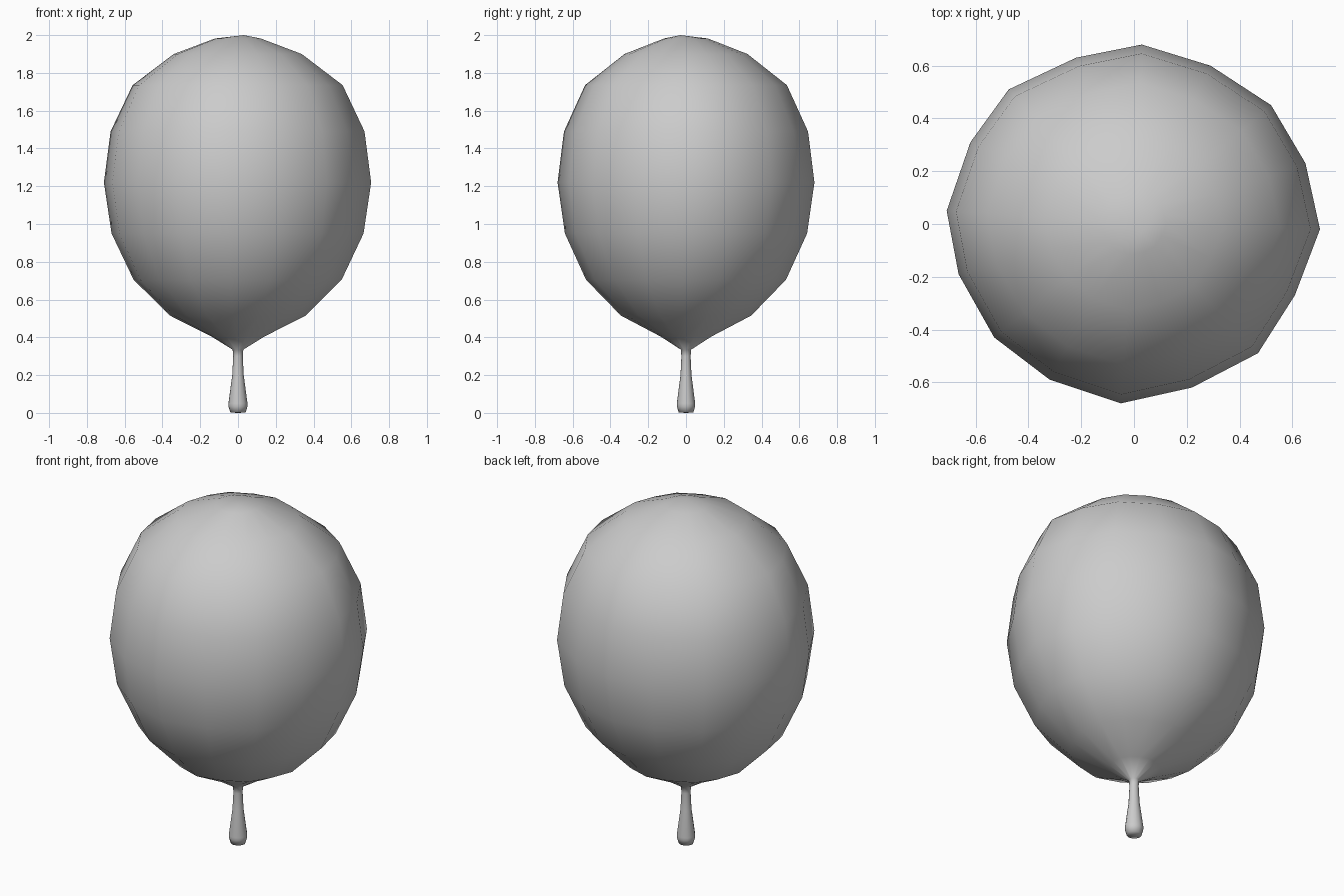
import bpy, bmesh

if "Cube" in bpy.data.objects:
    bpy.data.objects.remove(bpy.data.objects["Cube"])

# Slightly uneven 16-sided outline at the widest point (x, y)
OUTLINE = [(.705, -.02), (.65, .23), (.52, .45), (.29, .60), (.03, .68), (-.22, .63),
           (-.475, .51), (-.62, .31), (-.71, .05), (-.665, -.19), (-.53, -.43),
           (-.32, -.59), (-.05, -.68), (.22, -.62), (.47, -.49), (.61, -.27)]

# Profiles: (radius, height)
BODY = [(.028, .335), (.14, .405), (.355, .515), (.545, .705), (.66, .95),
        (.70, 1.22), (.665, 1.49), (.55, 1.735), (.335, 1.90), (.12, 1.982)]
NECK = [(.04, .002), (.05, .035), (.05, .05), (.03, .20), (.025, .30)]


def loft(name, profile, bottom, top):
    """Skin scaled copies of the outline and close both ends with fans."""
    bm = bmesh.new()
    rings = [[bm.verts.new((x * r / .70, y * r / .70, z)) for x, y in OUTLINE]
             for r, z in profile]
    n = len(OUTLINE)
    for a, b in zip(rings, rings[1:]):
        for i in range(n):
            j = (i + 1) % n
            bm.faces.new((a[i], a[j], b[j], b[i]))
    low, high = bm.verts.new(bottom), bm.verts.new(top)
    for i in range(n):
        j = (i + 1) % n
        bm.faces.new((rings[0][j], rings[0][i], low))
        bm.faces.new((rings[-1][i], rings[-1][j], high))
    for f in bm.faces:
        f.smooth = True
    mesh = bpy.data.meshes.new(name)
    bm.to_mesh(mesh)
    bm.free()
    obj = bpy.data.objects.new(name, mesh)
    bpy.context.collection.objects.link(obj)
    return obj


# Inflated body running down into the flared neck as one skin
loft("balloon", NECK + BODY, (0, 0, 0), (.03, -.03, 2.0))
